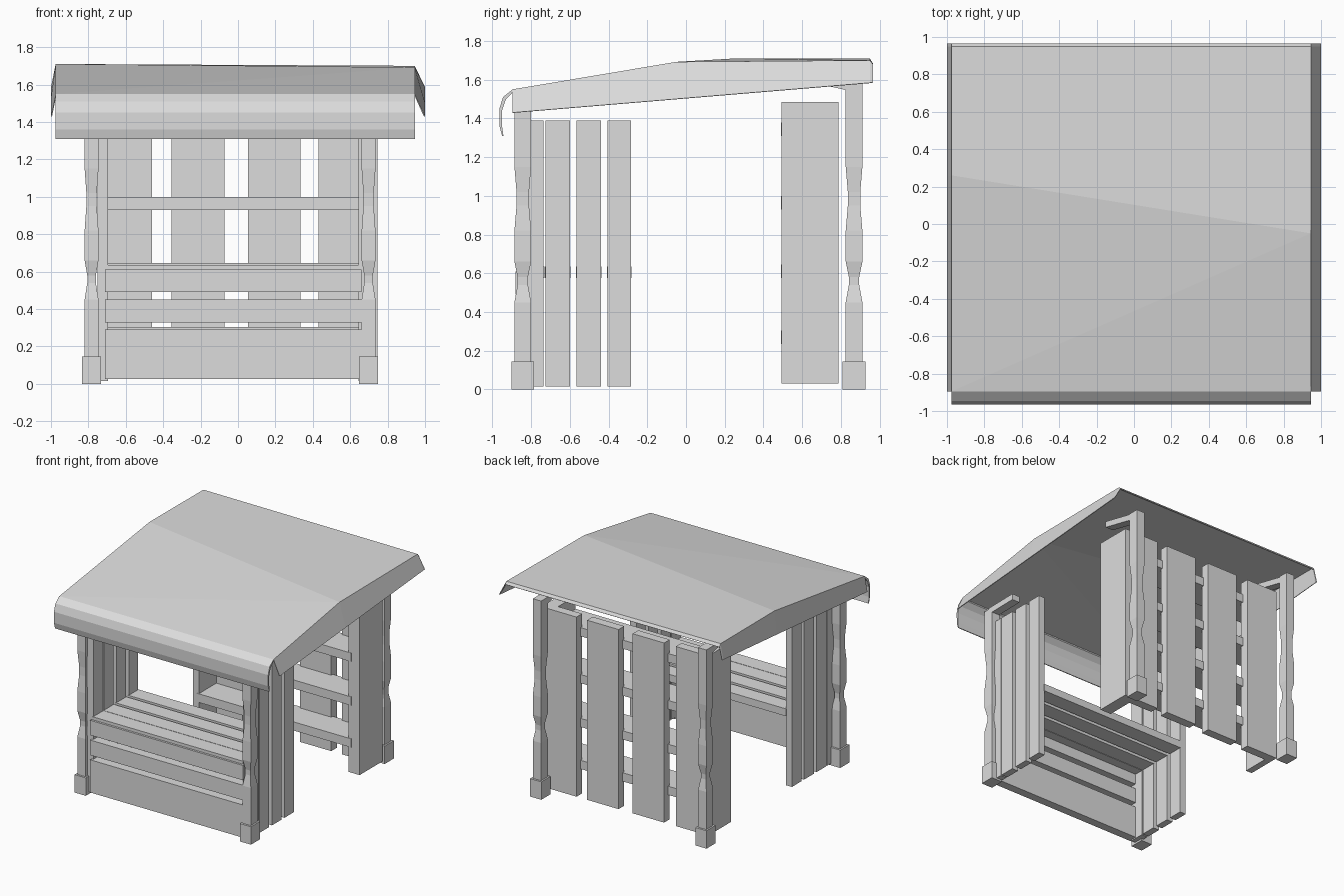
import bpy, bmesh
from mathutils import Vector

cube = bpy.data.objects.get("Cube")
if cube:
    bpy.data.objects.remove(cube, do_unlink=True)

grey = bpy.data.materials.new("plain_grey")
grey.use_nodes = True
grey.diffuse_color = (0.72, 0.72, 0.72, 1)
grey.node_tree.nodes["Principled BSDF"].inputs["Base Color"].default_value = (0.72, 0.72, 0.72, 1)


def finish(name, bm):
    bmesh.ops.recalc_face_normals(bm, faces=bm.faces)
    mesh = bpy.data.meshes.new(name)
    bm.to_mesh(mesh)
    bm.free()
    mesh.materials.append(grey)
    obj = bpy.data.objects.new(name, mesh)
    bpy.context.collection.objects.link(obj)
    return obj


def box(name, x, y, z):
    """Box from (min, max) ranges along each axis."""
    bm = bmesh.new()
    bmesh.ops.create_cube(bm, size=1)
    for v in bm.verts:
        v.co = Vector([(lo + hi) / 2 + c * (hi - lo) for c, (lo, hi) in zip(v.co, (x, y, z))])
    return finish(name, bm)


def loft(name, rings):
    """Closed solid through successive rings of points."""
    bm = bmesh.new()
    loops = [[bm.verts.new(p) for p in ring] for ring in rings]
    n = len(loops[0])
    for a, b in zip(loops, loops[1:]):
        for i in range(n):
            j = (i + 1) % n
            bm.faces.new((a[i], a[j], b[j], b[i]))
    bm.faces.new(loops[0])
    bm.faces.new(loops[-1])
    return finish(name, bm)


def square(cx, cy, z, hx, hy):
    return [(cx + sx * hx, cy + sy * hy, z) for sx, sy in ((-1, -1), (1, -1), (1, 1), (-1, 1))]


# Turned corner posts with feet and sloping roof arms
CARVING = [(0, 1), (0.45, 1), (0.54, 0.62), (0.58, 0.62), (0.66, 1),
           (0.82, 1), (0.95, 0.75), (1.02, 0.75), (1.15, 1)]
ENDS = (("front", -0.843, 1.50, -0.56, 1.46, 1.465),
        ("back", 0.868, 1.60, 0.54, 1.537, 1.61))
for side, cx in (("right", -0.783), ("left", 0.698)):
    for end, cy, top, tip, base_z, tip_z in ENDS:
        label = f"{end}_{side}"
        loft(f"{label}_post", [square(cx, cy, z, 0.037 * s, 0.043 * s)
                               for z, s in CARVING + [(top, 1)]])
        box(f"{label}_foot", (cx - 0.05, cx + 0.05), (cy - 0.059, cy + 0.059), (0, 0.145))
        loft(f"{label}_arm", [
            [(cx + dx, cy, base_z), (cx + dx, cy, base_z + 0.05),
             (cx + dx, tip, tip_z + 0.05), (cx + dx, tip, tip_z)]
            for dx in (-0.035, 0.035)])

# Upright side boards of the front bay, each lined up with a counter slat
BAY = ((-0.86, -0.735), (-0.725, -0.60), (-0.565, -0.44), (-0.405, -0.285))
for i, y in enumerate(BAY):
    for side, x in (("right", (-0.75, -0.695)), ("left", (0.645, 0.70))):
        box(f"{side}_side_board_{i + 1}", x, y, (0.015, 1.39))
    box(f"counter_slat_{i + 1}", (-0.70, 0.65), (y[0] - 0.003, y[1] + 0.003), (0.575, 0.635))

# Counter front planks
for i, z in enumerate(((0.025, 0.29), (0.328, 0.45), (0.49, 0.61))):
    box(f"counter_plank_{i + 1}", (-0.71, 0.66), (-0.88, -0.81), z)

# Rear side panels
for side, x in (("right", (-0.75, -0.695)), ("left", (0.645, 0.745))):
    box(f"{side}_rear_panel", x, (0.493, 0.72), (0.03, 1.485))

# Back wall boards and deep shelves
for i, x in enumerate(((-0.75, -0.46), (-0.355, -0.073), (0.053, 0.335), (0.43, 0.745))):
    box(f"back_board_{i + 1}", x, (0.715, 0.787), (0.03, 1.485))
for i, z in enumerate((0.235, 0.575, 0.93, 1.31)):
    box(f"back_shelf_{i + 1}", (-0.72, 0.67), (0.49, 0.735), (z, z + 0.07))

# Roof sheet with a skewed crease and sloping side flaps
bm = bmesh.new()
XR, XL = -0.975, 0.945
right_edge = [(XR, -0.895, 1.55), (XR, 0.26, 1.71), (XR, 0.95, 1.708), (XR, 0.965, 1.685)]
left_edge = [(XL, -0.895, 1.55), (XL, -0.05, 1.692), (XL, 0.95, 1.70), (XL, 0.965, 1.68)]
r = [bm.verts.new(p) for p in right_edge]
l = [bm.verts.new(p) for p in left_edge]
bm.faces.new((r[0], l[0], l[1]))
bm.faces.new((r[0], l[1], r[1]))
for i in (1, 2):
    bm.faces.new((r[i], l[i], l[i + 1], r[i + 1]))
for edge, x in ((r, -1.0), (l, 1.0)):
    low = [bm.verts.new((x, v.co.y, 1.43 + 0.0835 * (v.co.y + 0.895))) for v in edge]
    for i in range(3):
        bm.faces.new((edge[i], edge[i + 1], low[i + 1], low[i]))
roof = finish("roof_sheet", bm)
thick = roof.modifiers.new("thickness", "SOLIDIFY")
thick.thickness = 0.006

# Curled front lip of the roof
outer = [(-0.895, 1.55), (-0.945, 1.51), (-0.964, 1.45), (-0.963, 1.36), (-0.95, 1.31)]
inner = [(-0.943, 1.31), (-0.95, 1.36), (-0.95, 1.44), (-0.932, 1.495), (-0.895, 1.535)]
loft("roof_front_lip", [[(x, y, z) for y, z in outer + inner] for x in (XR, XL)])
